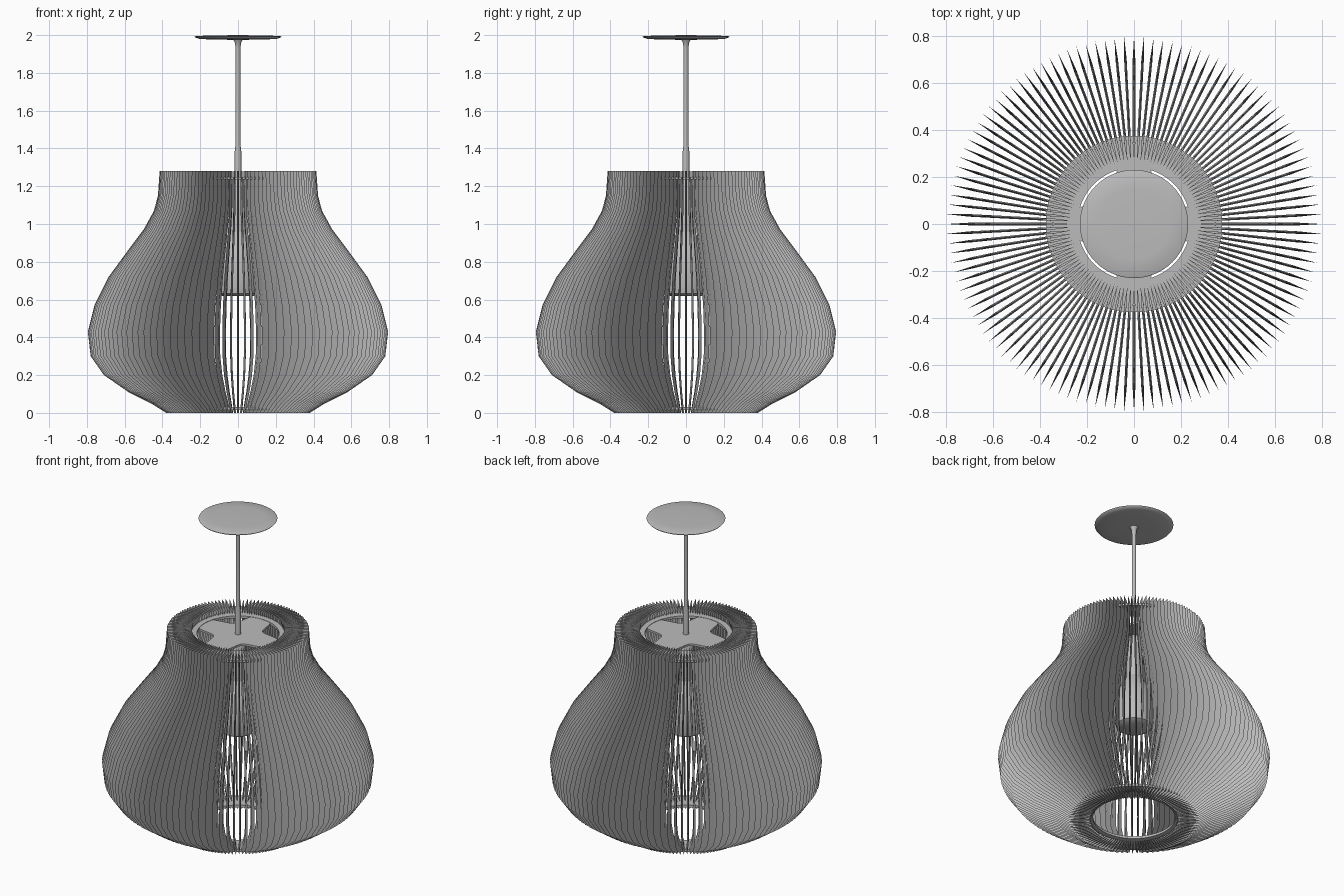
import bpy, bmesh
from math import sin, cos, pi, radians

if "Cube" in bpy.data.objects:
    bpy.data.objects.remove(bpy.data.objects["Cube"], do_unlink=True)

grey = bpy.data.materials.new("light_grey")
grey.use_nodes = True
grey.diffuse_color = (0.5, 0.5, 0.5, 1)
grey.node_tree.nodes["Principled BSDF"].inputs["Base Color"].default_value = (0.5, 0.5, 0.5, 1)

FIN_COUNT = 120
FIN_THICKNESS = 0.011
RING_INNER, RING_OUTER = 0.24, 0.375


def finish(name, bm):
    bmesh.ops.recalc_face_normals(bm, faces=bm.faces)
    mesh = bpy.data.meshes.new(name)
    bm.to_mesh(mesh)
    bm.free()
    mesh.materials.append(grey)
    obj = bpy.data.objects.new(name, mesh)
    bpy.context.collection.objects.link(obj)
    bpy.ops.object.select_all(action="DESELECT")
    obj.select_set(True)
    bpy.context.view_layer.objects.active = obj
    bpy.ops.object.shade_smooth_by_angle(angle=radians(35))
    return obj


def lathe(name, profile, steps=64, closed=False):
    """Spin (radius, height) points around the z axis."""
    bm = bmesh.new()
    verts = [bm.verts.new((r, 0, z)) for r, z in profile]
    ends = verts[1:] + verts[:1] if closed else verts[1:]
    edges = [bm.edges.new(pair) for pair in zip(verts, ends)]
    bmesh.ops.spin(bm, geom=verts + edges, cent=(0, 0, 0), axis=(0, 0, 1),
                   angle=2 * pi, steps=steps, use_duplicate=False)
    bmesh.ops.remove_doubles(bm, verts=bm.verts, dist=0.0001)
    return finish(name, bm)


# Shade fins: height, inner radius, outer radius
fin_profile = [
    (0, 0.25, 0.38), (0.05, 0.32, 0.46), (0.11, 0.42, 0.58),
    (0.2, 0.53, 0.71), (0.3, 0.6, 0.78), (0.43, 0.61, 0.795),
    (0.57, 0.58, 0.76), (0.72, 0.51, 0.685), (0.85, 0.43, 0.59),
    (0.97, 0.35, 0.5), (1.07, 0.295, 0.445), (1.15, 0.275, 0.424),
    (1.28, 0.27, 0.415),
]
bm = bmesh.new()
for k in range(FIN_COUNT):
    a = 2 * pi * k / FIN_COUNT
    rows = []
    for z, inner, outer in fin_profile:
        mid, half = (inner + outer) / 2, FIN_THICKNESS / 2
        section = [(outer, 0), (mid, half), (inner, 0), (mid, -half)]
        rows.append([bm.verts.new((r * cos(a) - t * sin(a), r * sin(a) + t * cos(a), z))
                     for r, t in section])
    for low, high in zip(rows, rows[1:]):
        for i in range(4):
            j = (i + 1) % 4
            bm.faces.new((low[i], low[j], high[j], high[i]))
    bm.faces.new(rows[0])
    bm.faces.new(rows[-1])
finish("shade_fins", bm)

# Rings that hold the fins
for name, z in (("bottom_ring", 0.015), ("top_ring", 1.235)):
    lathe(name, [(RING_INNER, z), (RING_OUTER, z), (RING_OUTER, z + 0.015),
                 (RING_INNER, z + 0.015)], closed=True)

# Four-armed plate joining the rod to the top ring
bm = bmesh.new()
outline = []
for k in range(96):
    a = 2 * pi * k / 96
    offset = abs((a + pi / 4) % (pi / 2) - pi / 4)
    blend = max(0, (offset - radians(17)) / radians(28))
    outline.append(bm.verts.new((cos(a) * (0.145 + 0.1 * (1 - blend) ** 2),
                                 sin(a) * (0.145 + 0.1 * (1 - blend) ** 2), 1.235)))
plate = bm.faces.new(outline)
top = bmesh.ops.extrude_face_region(bm, geom=[plate])
bmesh.ops.translate(bm, vec=(0, 0, 0.013),
                    verts=[v for v in top["geom"] if isinstance(v, bmesh.types.BMVert)])
finish("support_plate", bm)

# Hanging rod with a sleeve at the bottom and a flare at the ceiling
lathe("hanging_rod", [(0, 1.2), (0.018, 1.2), (0.018, 1.38), (0.013, 1.42),
                      (0.013, 1.93), (0.016, 1.96), (0.028, 1.98), (0, 1.98)], 24)

# Shallow domed ceiling cap
lathe("ceiling_cap", [(0, 1.975), (0.13, 1.976), (0.205, 1.98), (0.226, 1.987),
                      (0.23, 1.992), (0.224, 1.995), (0.15, 1.998), (0, 2.0)])

# Lamp holder and bulb body inside the shade
lathe("lamp_holder", [(0, 0.95), (0.045, 0.95), (0.045, 1.2), (0.03, 1.236), (0, 1.236)], 32)
lathe("bulb", [(0, 0.62), (0.085, 0.62), (0.104, 0.632), (0.11, 0.66), (0.11, 0.76),
               (0.1, 0.84), (0.075, 0.91), (0.045, 0.96), (0, 0.96)], 48)
